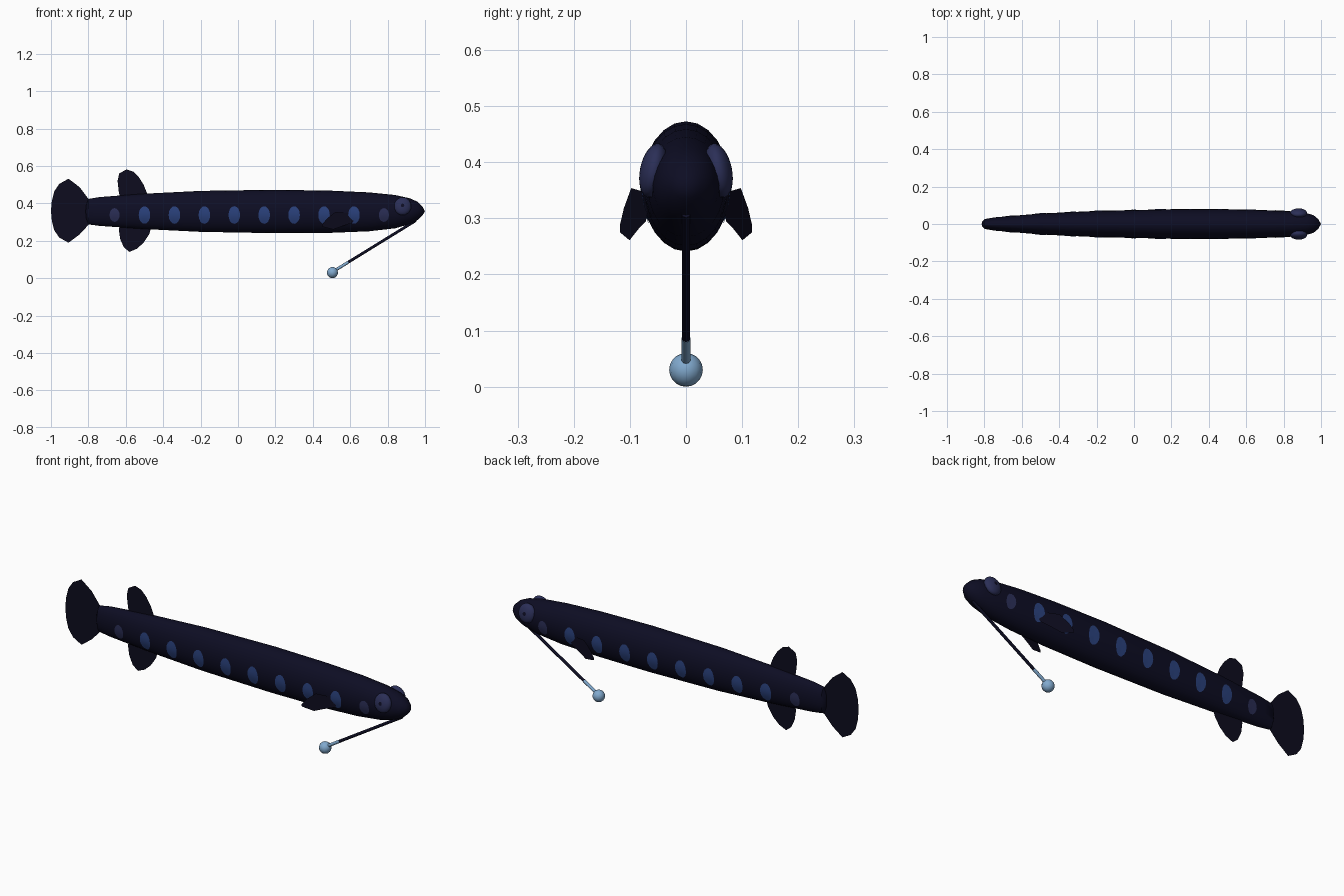
import bpy, bmesh, math
from mathutils import Vector, Matrix

cube = bpy.data.objects.get("Cube")
if cube:
    bpy.data.objects.remove(cube, do_unlink=True)


def material(name, rgb):
    m = bpy.data.materials.new(name)
    m.use_nodes = True
    m.diffuse_color = (*rgb, 1)
    m.node_tree.nodes["Principled BSDF"].inputs["Base Color"].default_value = (*rgb, 1)
    return m


SKIN = material("midnight skin", (0.004, 0.004, 0.017))
FIN = material("dark fin", (0.004, 0.0035, 0.013))
SPOT = material("blue glow spot", (0.024, 0.055, 0.21))
DIM = material("dim violet", (0.024, 0.028, 0.095))
LURE = material("pale blue lure", (0.22, 0.40, 0.62))


def finish(name, bm, mats, smooth=True):
    mesh = bpy.data.meshes.new(name)
    bm.to_mesh(mesh)
    bm.free()
    for m in mats:
        mesh.materials.append(m)
    obj = bpy.data.objects.new(name, mesh)
    bpy.context.collection.objects.link(obj)
    if smooth:
        bpy.ops.object.select_all(action="DESELECT")
        obj.select_set(True)
        bpy.context.view_layer.objects.active = obj
        bpy.ops.object.shade_smooth_by_angle(angle=math.radians(40))
    return obj


# Body stations: x, top, bottom, half width
STATIONS = [
    (-0.812, 0.39, 0.32, 0.012), (-0.80, 0.424, 0.288, 0.026),
    (-0.74, 0.434, 0.28, 0.036), (-0.5, 0.452, 0.263, 0.056),
    (-0.2, 0.467, 0.248, 0.070), (0.2, 0.473, 0.241, 0.079),
    (0.5, 0.468, 0.243, 0.079), (0.7, 0.459, 0.251, 0.074),
    (0.84, 0.445, 0.267, 0.068), (0.92, 0.427, 0.290, 0.059),
    (0.96, 0.409, 0.311, 0.047), (0.985, 0.385, 0.335, 0.026),
]
SIDES = 24


def section(x):
    """Centre height, half height and half width of the body at x."""
    for a, b in zip(STATIONS, STATIONS[1:]):
        if x <= b[0]:
            t = (x - a[0]) / (b[0] - a[0])
            top, bottom, width = (p + (q - p) * t for p, q in zip(a[1:], b[1:]))
            return (top + bottom) / 2, (top - bottom) / 2, width


def flank(x, z):
    c, h, w = section(x)
    return w * math.sqrt(max(0, 1 - ((z - c) / h) ** 2))


# Body: lofted ellipses closed by a tail point and a snout point
bm = bmesh.new()
rings = []
for x, top, bottom, w in STATIONS:
    c, h = (top + bottom) / 2, (top - bottom) / 2
    rings.append([bm.verts.new((x, w * math.cos(a), c + h * math.sin(a)))
                  for a in (math.tau * i / SIDES for i in range(SIDES))])
for r, s in zip(rings, rings[1:]):
    for i in range(SIDES):
        j = (i + 1) % SIDES
        bm.faces.new((r[i], r[j], s[j], s[i]))
for ring, x in ((rings[0], -0.815), (rings[-1], 1.0)):
    tip = bm.verts.new((x, 0, 0.358))
    for i in range(SIDES):
        bm.faces.new((ring[i], ring[(i + 1) % SIDES], tip))
bmesh.ops.recalc_face_normals(bm, faces=bm.faces)
finish("body", bm, [SKIN])


# Thin fins: flat outlines
def fin(name, points, place):
    bm = bmesh.new()
    bm.faces.new([bm.verts.new(place(x, z)) for x, z in points])
    finish(name, bm, [FIN], smooth=False)


def middle(x, z):
    return (x, 0, z)


fin("tail_fin", [(-0.77, 0.40), (-0.80, 0.425), (-0.847, 0.487), (-0.906, 0.532),
                 (-0.955, 0.505), (-0.982, 0.465), (-0.995, 0.415), (-1.0, 0.36),
                 (-0.995, 0.305), (-0.982, 0.255), (-0.955, 0.217), (-0.906, 0.19),
                 (-0.847, 0.234), (-0.80, 0.285), (-0.77, 0.31)], middle)
fin("dorsal_fin", [(-0.625, 0.40), (-0.637, 0.46), (-0.644, 0.52), (-0.635, 0.56),
                   (-0.596, 0.582), (-0.56, 0.57), (-0.53, 0.54), (-0.505, 0.50),
                   (-0.485, 0.45), (-0.48, 0.40)], middle)
fin("anal_fin", [(-0.625, 0.31), (-0.637, 0.26), (-0.63, 0.21), (-0.61, 0.165),
                 (-0.58, 0.141), (-0.54, 0.158), (-0.505, 0.19), (-0.475, 0.235),
                 (-0.455, 0.30)], middle)

for side, label in ((1, "left"), (-1, "right")):
    # Pectoral fin: upright sheet angled away from the flank
    fin(label + "_pectoral_fin",
        [(0.62, 0.31), (0.59, 0.348), (0.52, 0.354), (0.475, 0.318), (0.45, 0.287),
         (0.452, 0.275), (0.51, 0.261), (0.57, 0.283), (0.61, 0.295)],
        lambda x, z: (x, side * (0.118 - (x - 0.45) * 0.29), z))

    # Glow spots: thin patches that follow the flank
    for n in range(10):
        cx = -0.66 + 0.16 * n
        end = n in (0, 9)
        rx, rz = (0.027, 0.037) if end else (0.031, 0.047)
        bm = bmesh.new()

        def at(f, a):
            x, z = cx + rx * f * math.cos(a), 0.338 + rz * f * math.sin(a)
            return bm.verts.new((x, side * (flank(x, z) + 0.002), z))
        hub = at(0, 0)
        loops = [[at(f, math.tau * i / 16) for i in range(16)] for f in (0.5, 1)]
        for i in range(16):
            j = (i + 1) % 16
            bm.faces.new((hub, loops[0][i], loops[0][j]))
            bm.faces.new((loops[0][i], loops[1][i], loops[1][j], loops[0][j]))
        for f in bm.faces:
            f.normal_update()
            if f.normal.y * side < 0:
                f.normal_flip()
        finish(f"{label}_glow_spot_{n + 1}", bm, [DIM if end else SPOT])

    # Eye: flattened ball with a small dark pupil at its outer pole
    bm = bmesh.new()
    bmesh.ops.create_uvsphere(bm, u_segments=20, v_segments=16, radius=1)
    for f in bm.faces:
        if f.calc_center_median().z > 0.98:
            f.material_index = 1
    turn = Matrix.Rotation(side * -math.pi / 2, 4, "X")
    tilt = Matrix.Rotation(side * 0.2, 4, "X")
    size = Matrix.Diagonal((0.046, 0.024, 0.049, 1))
    bm.transform(Matrix.Translation((0.88, side * 0.058, 0.385)) @ tilt @ size @ turn)
    finish(label + "_eye", bm, [DIM, SKIN])


# Chin barbel: thin stalk, pale end and glowing bulb
def rod(name, start, end, radius, mat):
    start, end = Vector(start), Vector(end)
    axis = end - start
    bm = bmesh.new()
    bmesh.ops.create_cone(bm, cap_ends=True, segments=10, radius1=radius,
                          radius2=radius, depth=axis.length)
    bm.transform(Matrix.Translation((start + end) / 2)
                 @ axis.to_track_quat("Z", "Y").to_matrix().to_4x4())
    finish(name, bm, [mat])


rod("barbel_stalk", (0.95, 0, 0.308), (0.585, 0, 0.083), 0.0075, SKIN)
rod("barbel_tip", (0.59, 0, 0.086), (0.51, 0, 0.037), 0.008, LURE)
bm = bmesh.new()
bmesh.ops.create_uvsphere(bm, u_segments=14, v_segments=10, radius=0.03)
bm.transform(Matrix.Translation((0.505, 0, 0.03)))
finish("barbel_bulb", bm, [LURE])
